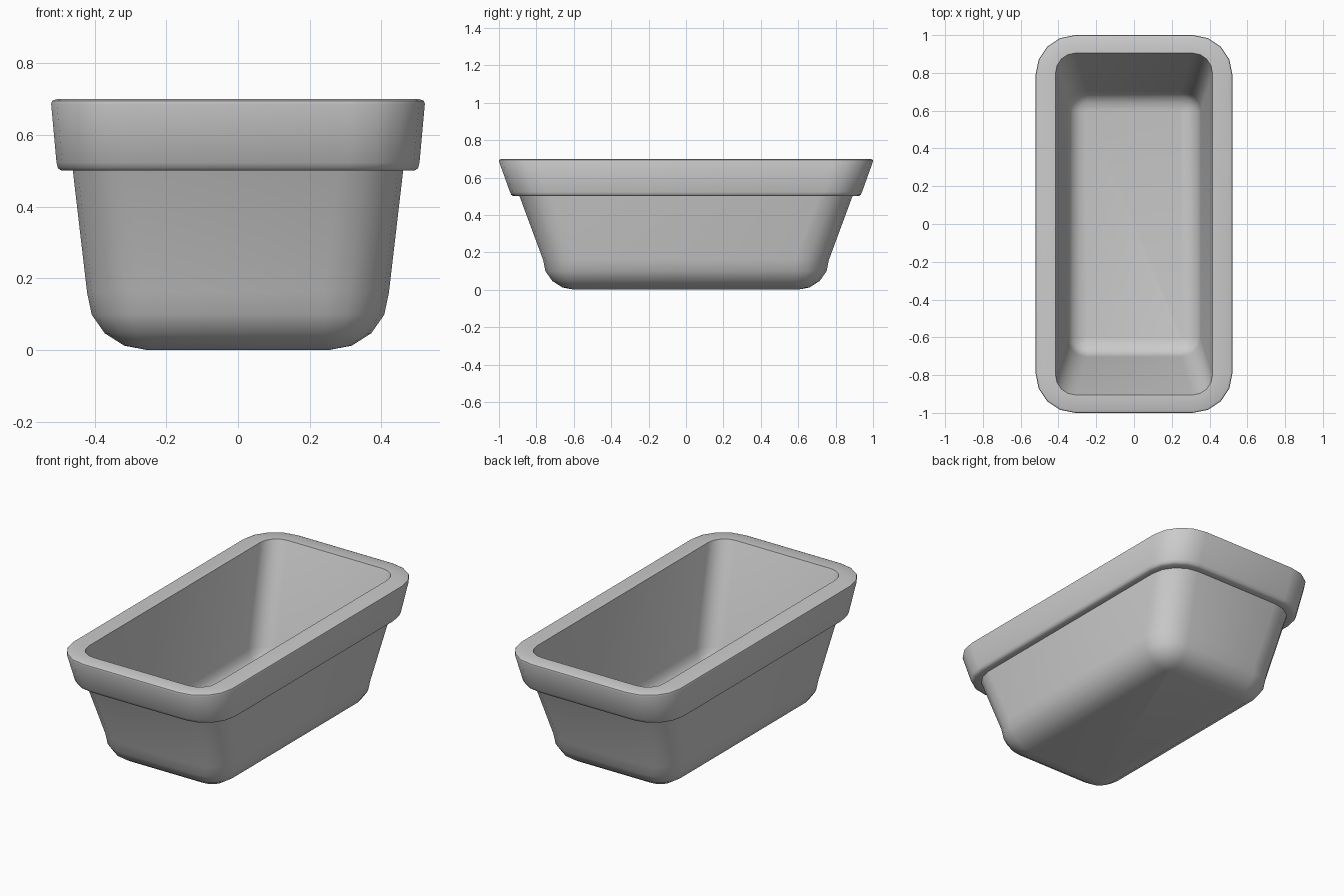
import bpy, bmesh, math

if "Cube" in bpy.data.objects:
    bpy.data.objects.remove(bpy.data.objects["Cube"])

SEG = 4  # segments per rounded corner


def wall(z):
    """Half sizes of the tapered outer wall at height z."""
    return 0.402 + 0.117 * z, 0.705 + 0.37 * z


def ring(bm, hx, hy, z, r):
    """Rounded rectangle loop of vertices."""
    verts = []
    for i, (sx, sy) in enumerate([(1, 1), (-1, 1), (-1, -1), (1, -1)]):
        for k in range(SEG + 1):
            a = math.pi / 2 * (i + k / SEG)
            verts.append(bm.verts.new((sx * (hx - r) + r * math.cos(a),
                                       sy * (hy - r) + r * math.sin(a), z)))
    return verts


def fillet(z0, height, depth, inset, corner):
    """Loops rounding the floor into the wall, from the floor upward."""
    loops = []
    for k in range(5):
        a = math.pi / 2 * k / 4
        z = z0 + height * (1 - math.cos(a))
        d = depth * (1 - math.sin(a))
        hx, hy = wall(z0 + height)
        loops.append((hx - inset[0] - d, hy - inset[1] - d, z, max(corner - d, 0.01)))
    return loops


# Outer body, rim and inner cavity as one continuous profile
profile = fillet(0.0, 0.16, 0.168, (0, 0), 0.18)
profile += [
    (*wall(0.5), 0.5, 0.18),
    (0.492, 0.922, 0.5, 0.19),
    (0.502, 0.934, 0.507, 0.20),
    (0.506, 0.941, 0.522, 0.20),
    (0.521, 1.0, 0.686, 0.21),
    (0.518, 0.998, 0.695, 0.207),
    (0.505, 0.987, 0.7, 0.195),
    (0.415, 0.905, 0.7, 0.105),
]
profile += fillet(0.07, 0.09, 0.1, (0.068, 0.06), 0.105)[::-1]

bm = bmesh.new()
loops = [ring(bm, *p) for p in profile]
n = len(loops[0])
for lo, hi in zip(loops, loops[1:]):
    for i in range(n):
        j = (i + 1) % n
        bm.faces.new((lo[i], lo[j], hi[j], hi[i]))
bm.faces.new(loops[0][::-1])
bm.faces.new(loops[-1])
bmesh.ops.recalc_face_normals(bm, faces=bm.faces)

mesh = bpy.data.meshes.new("loaf_pan")
bm.to_mesh(mesh)
bm.free()
pan = bpy.data.objects.new("loaf_pan", mesh)
bpy.context.collection.objects.link(pan)
bpy.context.view_layer.objects.active = pan
pan.select_set(True)
bpy.ops.object.shade_smooth_by_angle(angle=math.radians(40))
